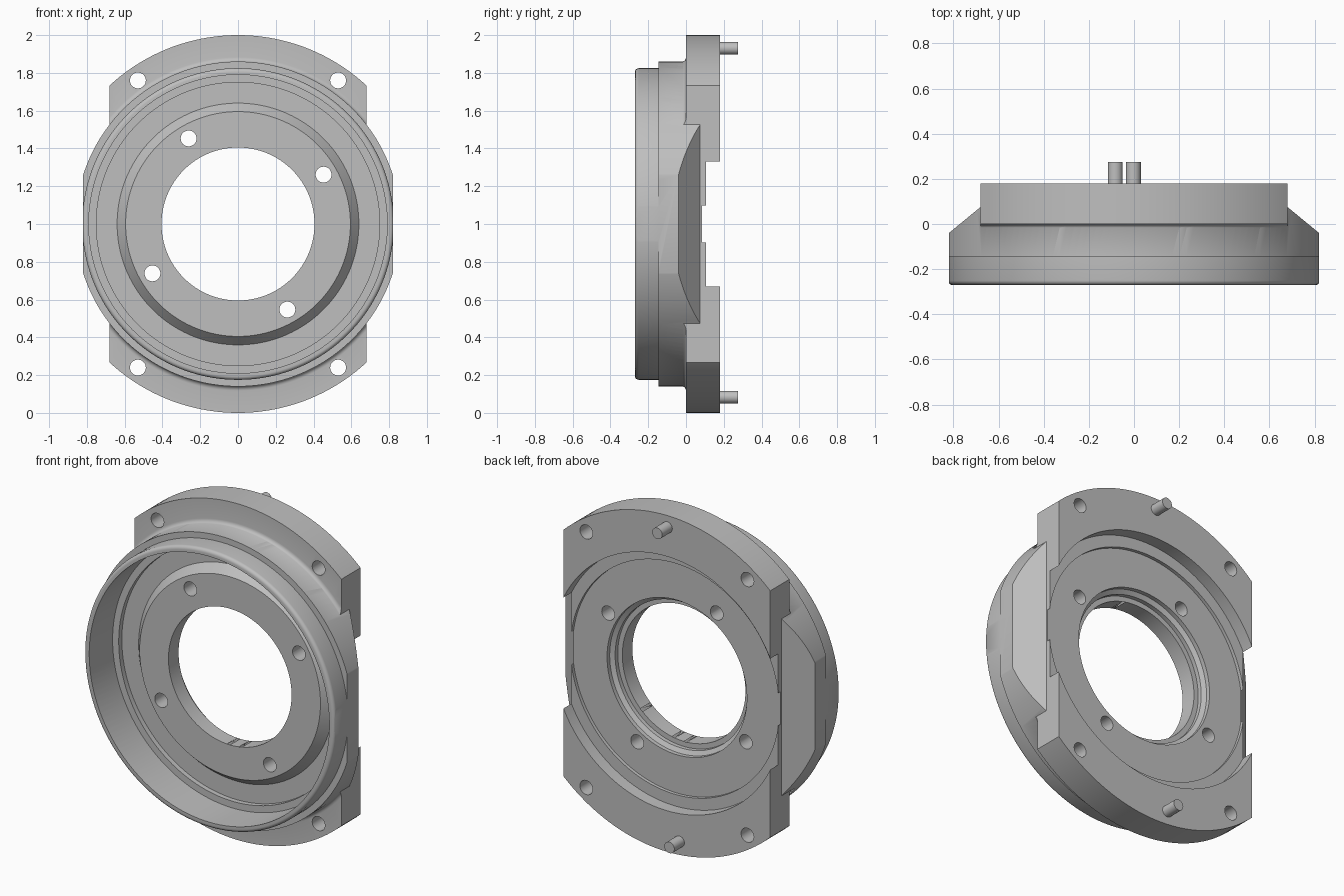
import bpy, bmesh, math
from mathutils import Vector, Matrix

if "Cube" in bpy.data.objects:
    bpy.data.objects.remove(bpy.data.objects["Cube"])

metal = bpy.data.materials.new("plain grey metal")
metal.use_nodes = True
GREY = (0.52, 0.52, 0.52, 1)
metal.diffuse_color = GREY
metal.node_tree.nodes["Principled BSDF"].inputs["Base Color"].default_value = GREY


def lathe(name, profile, x=0, z=1, steps=160, clips=()):
    """Solid of revolution about the y axis from (radius, y) points, trimmed by planes."""
    bm = bmesh.new()
    vs = [bm.verts.new((r, y, 0)) for r, y in profile]
    es = [bm.edges.new(p) for p in zip(vs, vs[1:])]
    bmesh.ops.spin(bm, geom=vs + es, cent=(0, 0, 0), axis=(0, 1, 0),
                   angle=2 * math.pi, steps=steps)
    bmesh.ops.remove_doubles(bm, verts=bm.verts, dist=1e-5)
    for co, no in clips:
        cut = bmesh.ops.bisect_plane(bm, geom=bm.verts[:] + bm.edges[:] + bm.faces[:], dist=1e-6,
                                     plane_co=co, plane_no=no, clear_outer=True)
        edges = [e for e in cut["geom_cut"] if isinstance(e, bmesh.types.BMEdge)]
        bmesh.ops.holes_fill(bm, edges=edges, sides=0)
    bmesh.ops.recalc_face_normals(bm, faces=bm.faces)
    bmesh.ops.transform(bm, matrix=Matrix.Translation((x, 0, z)), verts=bm.verts)
    me = bpy.data.meshes.new(name)
    bm.to_mesh(me)
    bm.free()
    me.materials.append(metal)
    ob = bpy.data.objects.new(name, me)
    bpy.context.collection.objects.link(ob)
    return ob


def rod(name, r, y0, y1, x=0, z=1, steps=32):
    return lathe(name, [(0, y0), (r, y0), (r, y1), (0, y1)], x, z, steps)


def combine(target, other, operation):
    """Apply a boolean and discard the helper."""
    mod = target.modifiers.new("join", 'BOOLEAN')
    mod.operation, mod.object, mod.solver = operation, other, 'EXACT'
    bpy.context.view_layer.objects.active = target
    bpy.ops.object.modifier_apply(modifier=mod.name)
    bpy.data.objects.remove(other)


def smooth(ob):
    bpy.ops.object.select_all(action='DESELECT')
    ob.select_set(True)
    bpy.context.view_layer.objects.active = ob
    bpy.ops.object.shade_smooth_by_angle(angle=math.radians(30))


# Mounting flange: disc with two flat sides and a fillet toward the drum
fillet = [(0.858 + 0.025 * (1 - math.cos(a)), -0.025 + 0.025 * math.sin(a))
          for a in (i * math.pi / 10 for i in range(6))]
housing = lathe("flanged_housing", [(0, -0.025)] + fillet + [(1, 0), (1, 0.18), (0, 0.18)],
                clips=[(Vector((s * 0.68, 0, 0)), Vector((s, 0, 0))) for s in (1, -1)])

# Front drum: rounded rim, raised band, side flats and sloping shoulders
rim = [(0.805 + 0.02 * math.sin(a), -0.25 - 0.02 * math.cos(a))
       for a in (i * math.pi / 10 for i in range(6))]
side_cuts = []
for s in (1, -1):
    side_cuts.append((Vector((s * 0.82, 0, 0)), Vector((s, 0, 0))))
    side_cuts.append((Vector((s * 0.82, -0.04, 0)), Vector((s * 0.115, 0.14, 0))))
drum = lathe("drum", [(0, -0.27)] + rim + [(0.825, -0.145), (0.86, -0.145), (0.86, 0.08), (0, 0.08)],
             clips=side_cuts)
combine(housing, drum, 'UNION')

# Front cup, with ledge, groove and raised centre face
combine(housing, lathe("cup_cutter", [
    (0, -0.4), (0.79, -0.4), (0.79, -0.05), (0.75, -0.05), (0.75, -0.02),
    (0.64, -0.02), (0.595, -0.075), (0, -0.075)]), 'DIFFERENCE')

# Stepped rear recess that breaks through the flat sides
combine(housing, lathe("recess_cutter", [
    (0, 0.085), (0.687, 0.085), (0.687, 0.105), (0.756, 0.105), (0.756, 0.3), (0, 0.3)]), 'DIFFERENCE')

# Stepped centre bore
combine(housing, lathe("bore_cutter", [
    (0, -0.3), (0.405, -0.3), (0.405, 0.02), (0.435, 0.02), (0.435, 0.045),
    (0.46, 0.06), (0.46, 0.3), (0, 0.3)], steps=128), 'DIFFERENCE')

# Bolt holes: four in the flange corners, four round the bore
holes = [(sx * 0.53, 1 + sz * 0.76) for sx in (1, -1) for sz in (1, -1)]
for i in range(4):
    a = math.radians(30 + 90 * i)
    holes.append((0.523 * math.cos(a), 1 + 0.523 * math.sin(a)))
for x, z in holes:
    combine(housing, rod("hole_cutter", 0.042, -0.4, 0.4, x, z), 'DIFFERENCE')
smooth(housing)

# Rear locating pins
for name, x, z in (("upper_pin", -0.003, 1.93), ("lower_pin", -0.083, 0.083)):
    smooth(rod(name, 0.033, 0.17, 0.275, x, z))
